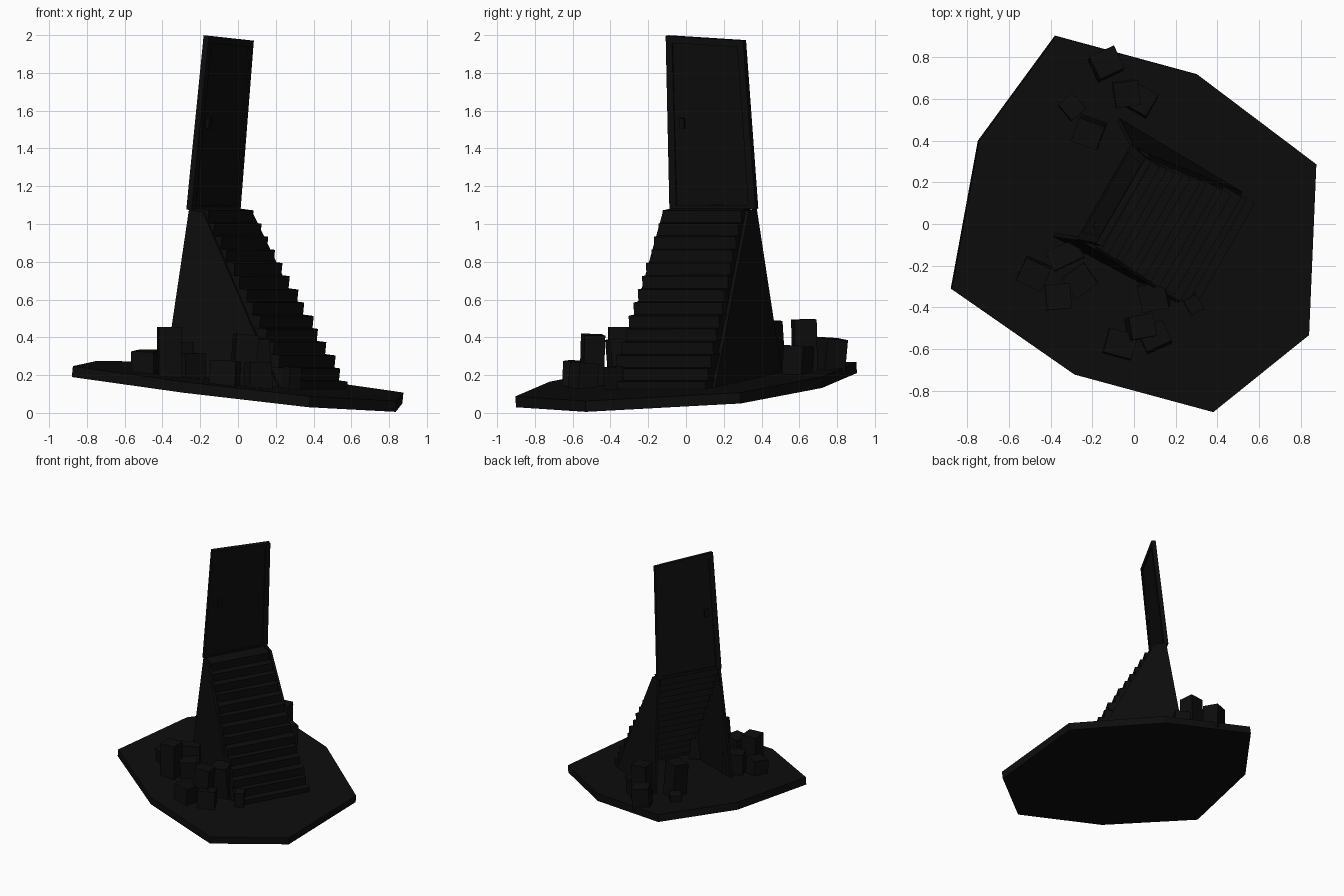
import bpy, bmesh, math, random
from mathutils import Vector, Matrix

if "Cube" in bpy.data.objects:
    bpy.data.objects.remove(bpy.data.objects["Cube"])

random.seed(4)
V = Vector
S = V((0.5, 0.866, 0))                      # sideways along the treads
N = V((0.1, -0.0585, 1)).normalized()       # leaning "up" of the plate
D = S.cross(N).normalized()                 # direction the stairs descend

mat = bpy.data.materials.new("near_black")
mat.diffuse_color = (0.004, 0.004, 0.004, 1)
mat.use_nodes = True
mat.node_tree.nodes["Principled BSDF"].inputs["Base Color"].default_value = mat.diffuse_color


def plate_z(x, y):
    return 0.12 - 0.1 * x + 0.0585 * y


def prism(name, pts, offset):
    """Extrude a polygon by an offset vector."""
    bm = bmesh.new()
    face = bm.faces.new([bm.verts.new(p) for p in pts])
    ext = bmesh.ops.extrude_face_region(bm, geom=[face])
    bmesh.ops.translate(bm, vec=offset,
                        verts=[g for g in ext["geom"] if isinstance(g, bmesh.types.BMVert)])
    bmesh.ops.recalc_face_normals(bm, faces=bm.faces)
    me = bpy.data.meshes.new(name)
    bm.to_mesh(me)
    bm.free()
    me.materials.append(mat)
    ob = bpy.data.objects.new(name, me)
    bpy.context.collection.objects.link(ob)
    return ob


# Tilted irregular octagonal plate
outline = [(-.38, .905), (.30, .72), (.87, .29), (.835, -.53),
           (.375, -.90), (-.29, -.72), (-.88, -.31), (-.75, .40)]
prism("base_plate", [V((x, y, plate_z(x, y))) for x, y in outline], N * 0.058)

# Tapered door at the top of the stairs
bl, br = V((-.26, -.08, 1.075)), V((0, .375, 1.08))
tl, tr = V((-.168, -.10, 1.998)), V((.07, .31, 1.972))
door_n = (br - bl).cross(tl - bl).normalized()


def on_door(u, v):
    return bl.lerp(br, u).lerp(tl.lerp(tr, u), v)


def door_part(name, u0, u1, v0, v1, back, front):
    pts = [on_door(u, v) + door_n * back for u, v in
           ((u0, v0), (u1, v0), (u1, v1), (u0, v1))]
    prism(name, pts, door_n * (front - back))


door_part("door_panel", .06, .94, .02, .97, -.008, .008)
door_part("door_jamb_left", 0, .08, 0, 1, -.016, .016)
door_part("door_jamb_right", .92, 1, 0, 1, -.016, .016)
door_part("door_lintel", .08, .92, .96, 1, -.016, .016)
door_part("door_sill", .08, .92, 0, .025, -.016, .016)
for side, a, b in (("front", .008, .026), ("back", -.026, -.008)):
    door_part("door_handle_" + side, .15, .21, .47, .53, a, b)

# Steps: boards widening towards the bottom, slightly uneven
STEPS = 14
low, high = V((.44, -.155, .165)), V((-.037, .083, 1.072))
for i in range(STEPS):
    t = i / (STEPS - 1)
    c = low.lerp(high, t)
    half = (0.59 + (0.47 - 0.59) * t) / 2 + random.uniform(-.006, .006)
    c += D * random.uniform(-.006, .006)
    s = (S + D * random.uniform(-.015, .015)).normalized()
    depth = 0.10
    prism(f"step_{i + 1}", [c - s * half, c + s * half,
                            c + s * half - D * depth, c - s * half - D * depth], -N * 0.068)

# Triangular side walls under the stairs (open at the back)
for name, top, back, front, sg in (
        ("side_wall_left", bl, (-.39, -.06), (.22, -.385), 1),
        ("side_wall_right", br, (-.07, .51), (.53, .15), -1)):
    b = V((*back, plate_z(*back) + .04))
    f = V((*front, plate_z(*front) + .04))
    up = top + D * .085
    prism(name, [top, b, f, up], S * 0.02 * sg)

# Rubble blocks: x, y, width, depth, top height, yaw in degrees
rubble = [
    (-.04, .63, .12, .12, .50, 8), (.03, .59, .13, .12, .36, -30),
    (-.21, .45, .13, .12, .49, -20), (-.14, .76, .13, .12, .40, 25),
    (-.30, .56, .09, .10, .30, 40),
    (-.365, -.35, .12, .12, .46, 5), (-.48, -.23, .13, .12, .335, -25),
    (-.33, -.15, .16, .10, .38, 25), (-.26, -.27, .13, .12, .32, 35),
    (.02, -.50, .12, .11, .42, 10), (-.07, -.58, .14, .12, .28, -15),
    (.10, -.33, .13, .13, .40, 12), (.10, -.55, .13, .11, .27, 25),
    (.28, -.38, .07, .08, .25, 30),
]
for i, (x, y, w, d, top, yaw) in enumerate(rubble):
    base = plate_z(x, y) + .035
    lean = Matrix.Rotation(random.uniform(-.1, .1), 3, 'X') @ Matrix.Rotation(random.uniform(-.05, .12), 3, 'Y')
    rot = lean @ Matrix.Rotation(math.radians(yaw), 3, 'Z')
    pts = [V((x, y, base)) + rot @ V((a * w / 2, b * d / 2, 0))
           for a, b in ((-1, -1), (1, -1), (1, 1), (-1, 1))]
    prism(f"rubble_block_{i + 1}", pts, rot @ V((0, 0, top - base - .005)))
